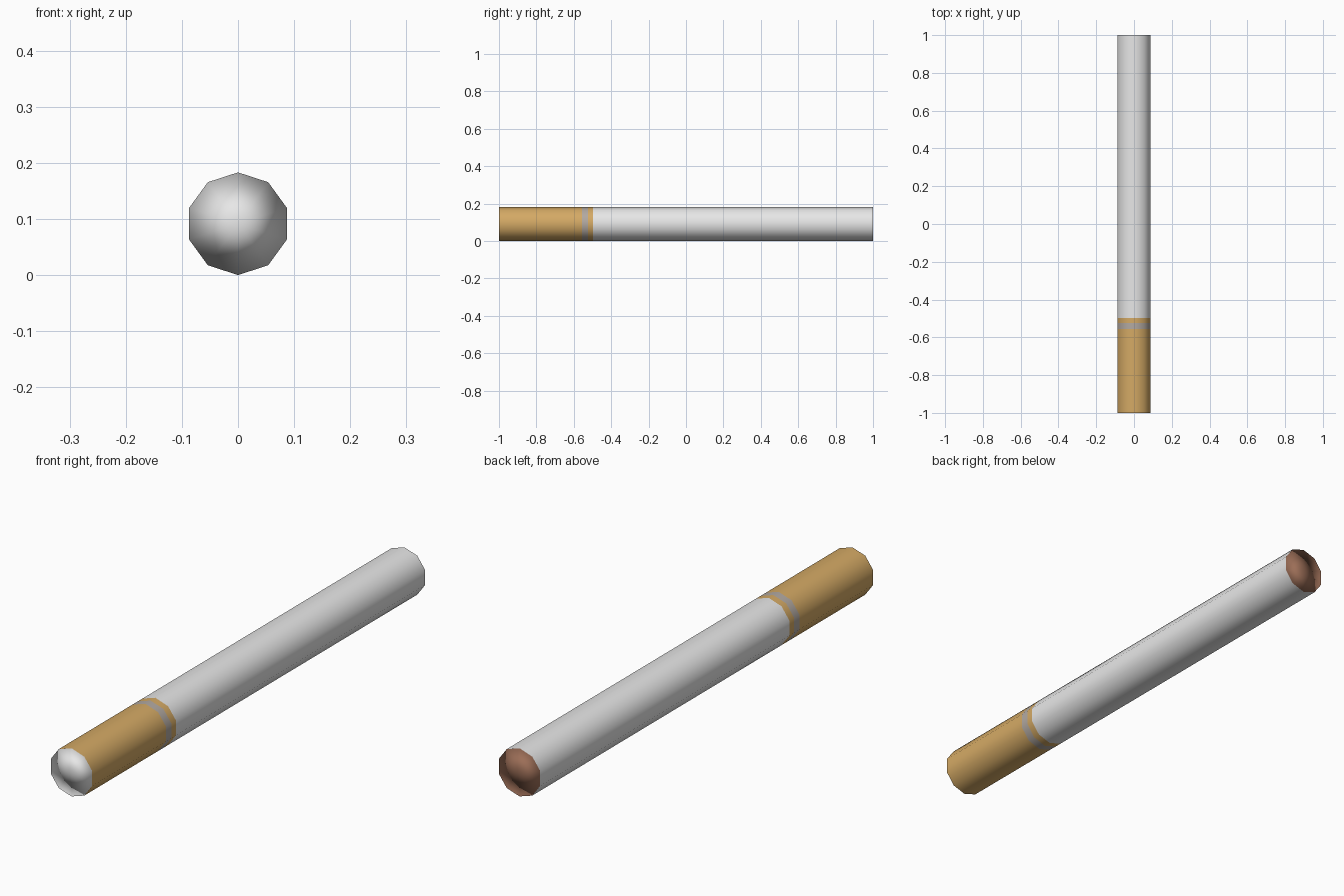
import bpy, bmesh, math
from mathutils import Vector

if "Cube" in bpy.data.objects:
    bpy.data.objects.remove(bpy.data.objects["Cube"])

SIDES, R = 10, 0.0915


def material(name, rgb):
    m = bpy.data.materials.new(name)
    m.diffuse_color = (*rgb, 1)
    m.use_nodes = True
    m.node_tree.nodes["Principled BSDF"].inputs["Base Color"].default_value = m.diffuse_color
    return m


white = material("white paper", (0.80, 0.80, 0.80))
tan = material("tan filter wrap", (0.66, 0.40, 0.13))
grey = material("grey band", (0.45, 0.40, 0.36))
brown = material("brown filling", (0.33, 0.155, 0.095))

# one tube: (start y of each section, material index), then both end caps
sections = [(-1.0, 1), (-0.557, 2), (-0.525, 1), (-0.497, 0), (1.0, None)]

bm = bmesh.new()
rings = []
for y, _ in sections:
    rings.append([bm.verts.new((R * math.sin(2 * math.pi * i / SIDES), y,
                                R + R * math.cos(2 * math.pi * i / SIDES)))
                  for i in range(SIDES)])

# wrapped sides
for k in range(len(rings) - 1):
    for i in range(SIDES):
        j = (i + 1) % SIDES
        f = bm.faces.new((rings[k][i], rings[k][j], rings[k + 1][j], rings[k + 1][i]))
        f.material_index = sections[k][1]

# end caps as fans: white filter end, brown filling end
for ring, y, mat in ((rings[0], -1.0, 0), (rings[-1], 1.0, 3)):
    centre = bm.verts.new((0, y, R))
    for i in range(SIDES):
        f = bm.faces.new((centre, ring[i], ring[(i + 1) % SIDES]))
        f.material_index = mat

bmesh.ops.recalc_face_normals(bm, faces=bm.faces)
for f in bm.faces:
    f.smooth = True

mesh = bpy.data.meshes.new("paper_tube")
bm.to_mesh(mesh)
bm.free()
for m in (white, tan, grey, brown):
    mesh.materials.append(m)

# smooth shading: normals point outward from the axis, cap centres along it
normals = []
for v in mesh.vertices:
    radial = Vector((v.co.x, 0, v.co.z - R))
    if radial.length < 0.001:
        radial = Vector((0, v.co.y, 0))
    normals.append(radial.normalized())
mesh.normals_split_custom_set_from_vertices(normals)

bpy.context.collection.objects.link(bpy.data.objects.new("paper_tube", mesh))
